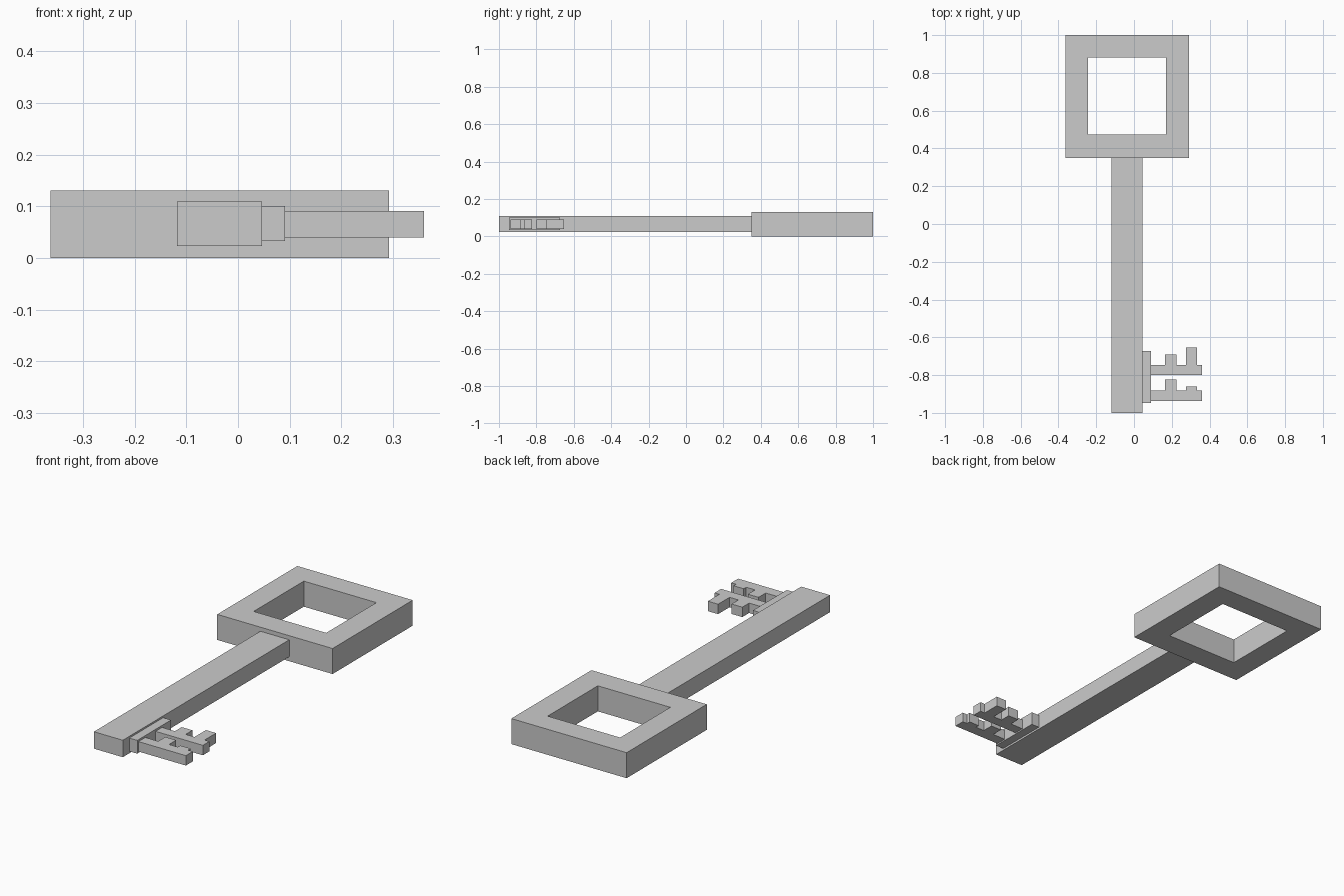
import bpy, bmesh

if "Cube" in bpy.data.objects:
    bpy.data.objects.remove(bpy.data.objects["Cube"])


def new_object(name, bm):
    bmesh.ops.recalc_face_normals(bm, faces=bm.faces)
    mesh = bpy.data.meshes.new(name)
    bm.to_mesh(mesh)
    bm.free()
    obj = bpy.data.objects.new(name, mesh)
    bpy.context.collection.objects.link(obj)
    return obj


def extrude_faces(bm, faces, height):
    ext = bmesh.ops.extrude_face_region(bm, geom=faces)
    verts = [g for g in ext["geom"] if isinstance(g, bmesh.types.BMVert)]
    bmesh.ops.translate(bm, verts=verts, vec=(0, 0, height))


def prism(name, outline, z0, z1):
    bm = bmesh.new()
    face = bm.faces.new([bm.verts.new((x, y, z0)) for x, y in outline])
    extrude_faces(bm, [face], z1 - z0)
    return new_object(name, bm)


def rect(x0, x1, y0, y1):
    return [(x0, y0), (x1, y0), (x1, y1), (x0, y1)]


def frame(name, outer, inner, z0, z1):
    bm = bmesh.new()
    o = [bm.verts.new((x, y, z0)) for x, y in outer]
    i = [bm.verts.new((x, y, z0)) for x, y in inner]
    faces = [bm.faces.new((o[k], o[(k + 1) % 4], i[(k + 1) % 4], i[k])) for k in range(4)]
    extrude_faces(bm, faces, z1 - z0)
    return new_object(name, bm)


def toothed_bit(name, y0, y1, tooth_tops):
    # Bar with two teeth rising from its +y edge
    outline = [(0.091, y0), (0.36, y0), (0.36, y1)]
    for (a, b), top in zip([(0.275, 0.333), (0.164, 0.225)], tooth_tops):
        outline += [(b, y1), (b, top), (a, top), (a, y1)]
    outline.append((0.091, y1))
    return prism(name, outline, 0.04, 0.091)


# Square ring handle
frame("handle", rect(-0.363, 0.292, 0.35, 1.0), rect(-0.243, 0.169, 0.474, 0.881), 0.0, 0.131)
# Long shaft
prism("shaft", rect(-0.118, 0.046, -1.0, 0.35), 0.023, 0.11)
# Plate joining the bits to the shaft
prism("bit_plate", rect(0.046, 0.091, -0.947, -0.673), 0.033, 0.101)
# Two toothed bits (outer tooth top, inner tooth top)
toothed_bit("upper_bit", -0.799, -0.746, (-0.653, -0.691))
toothed_bit("lower_bit", -0.937, -0.881, (-0.861, -0.823))
